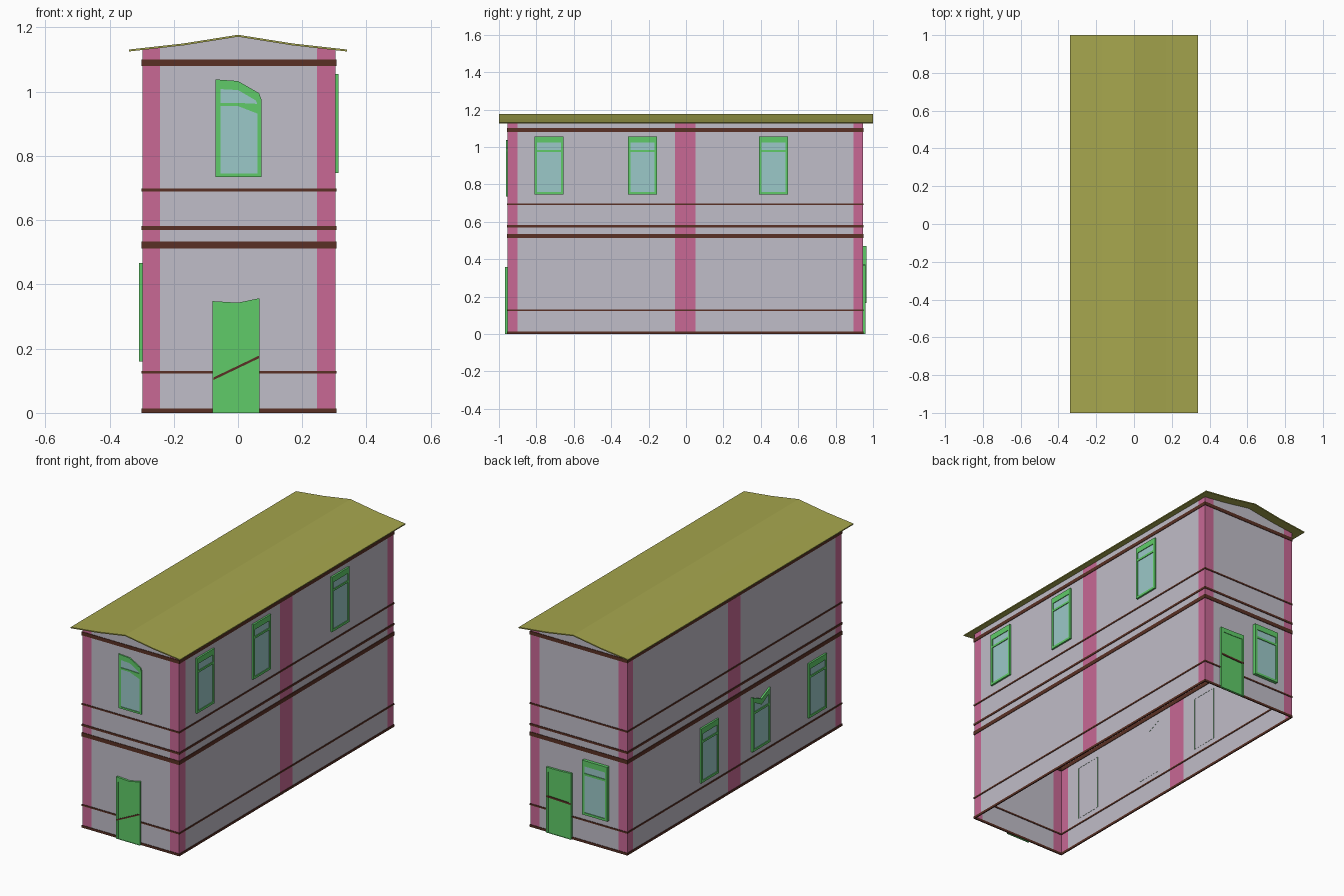
import bpy

if "Cube" in bpy.data.objects:
    bpy.data.objects.remove(bpy.data.objects["Cube"])

X0, X1, Y0, Y1 = -0.298, 0.303, -0.955, 0.947


def material(name, rgb):
    m = bpy.data.materials.new(name)
    m.diffuse_color = (*rgb, 1)
    m.use_nodes = True
    m.node_tree.nodes["Principled BSDF"].inputs["Base Color"].default_value = m.diffuse_color
    return m


WALL = material("plaster", (0.53, 0.51, 0.58))
PINK = material("pilaster_pink", (0.58, 0.14, 0.30))
BROWN = material("trim_brown", (0.10, 0.03, 0.018))
GREEN = material("frame_green", (0.115, 0.60, 0.14))
GLASS = material("glass", (0.33, 0.58, 0.58))
ROOF = material("roof_olive", (0.38, 0.38, 0.075))


def make(name, verts, faces, mats, ids=None):
    me = bpy.data.meshes.new(name)
    me.from_pydata(verts, [], faces)
    for m in mats:
        me.materials.append(m)
    if ids:
        me.polygons.foreach_set("material_index", ids)
    me.update()
    ob = bpy.data.objects.new(name, me)
    bpy.context.collection.objects.link(ob)
    return ob


def point(side, u, z, d=0.0):
    """Wall coordinates (along, up, outward) to world."""
    return {"front": (u, Y0 - d, z), "back": (u, Y1 + d, z),
            "right": (X1 + d, u, z), "left": (X0 - d, u, z)}[side]


def orient(side, face):
    return face if side in ("front", "right") else face[::-1]


# Roof: shallow gable with a kink on each slope
PROFILE = [(-0.34, 1.125), (-0.17, 1.144), (0, 1.171), (0.17, 1.144), (0.34, 1.125)]
T = 0.006
loop = [(x, z + T) for x, z in PROFILE] + PROFILE[::-1]
n = len(loop)
rv = [(x, y, z) for y in (-1, 1) for x, z in loop]
rf = [(i, i + n, (i + 1) % n + n, (i + 1) % n)[::-1] for i in range(n)]
for i in range(4):
    rf += [(i, n - 1 - i, n - 2 - i, i + 1), (n + i, n + i + 1, 2 * n - 2 - i, 2 * n - 1 - i)]
make("roof", rv, rf, [ROOF])


def roof_z(x):
    for (xa, za), (xb, zb) in zip(PROFILE, PROFILE[1:]):
        if xa <= x <= xb:
            return za + (zb - za) * (x - xa) / (xb - xa) + T / 2


# Walls: single sheets split into plaster and pilaster columns
def wall(side, cuts, pinks):
    v, f, ids = [], [], []
    for u in cuts:
        top = roof_z(u) if side in ("front", "back") else roof_z(X1)
        v += [point(side, u, 0), point(side, u, top)]
    for i in range(len(cuts) - 1):
        f.append(orient(side, (2 * i, 2 * i + 2, 2 * i + 3, 2 * i + 1)))
        ids.append(1 if i in pinks else 0)
    make(side + "_wall", v, f, [WALL, PINK], ids)


for s in ("front", "back"):
    wall(s, [X0, -0.243, -0.17, 0, 0.17, 0.246, X1], (0, 5))
for s in ("left", "right"):
    wall(s, [Y0, -0.90, -0.06, 0.052, 0.895, Y1], (0, 2, 4))


# Brown string courses around the house
def band(name, z0, z1, o=0.003):
    v = []
    for e, z in ((o, z0), (o, z1), (-o, z1), (-o, z0)):
        v += [(X0 - e, Y0 - e, z), (X1 + e, Y0 - e, z), (X1 + e, Y1 + e, z), (X0 - e, Y1 + e, z)]
    f = []
    for r in range(4):
        for i in range(4):
            a, b, q = r * 4, (r + 1) % 4 * 4, (i + 1) % 4
            f.append((a + i, a + q, b + q, b + i))
    make(name, v, f, [BROWN])


band("base_course", 0, 0.013)
band("plinth_course", 0.122, 0.131)
band("lower_cornice", 0.512, 0.534)
band("middle_course", 0.57, 0.582)
band("sill_course", 0.689, 0.698)
band("upper_cornice", 1.08, 1.10)


# Framed opening: outer outline, recessed inner panel (outlines run counter-clockwise)
def opening(name, side, outer, inner, d, panel, recess=0.004):
    n = len(outer)
    v = [point(side, u, z, -0.001) for u, z in outer]
    v += [point(side, u, z, d) for u, z in outer]
    v += [point(side, u, z, d) for u, z in inner]
    v += [point(side, u, z, d - recess) for u, z in inner]
    f = []
    for r in range(3):
        for i in range(n):
            j = (i + 1) % n
            f.append(orient(side, (r * n + i, r * n + j, r * n + n + j, r * n + n + i)))
    f.append(orient(side, tuple(range(3 * n, 4 * n))))
    make(name, v, f, [GREEN, panel], [0] * (3 * n) + [1])


# Raised strip across an opening
def strip(name, side, quad, d0, d1, mat):
    v = [point(side, u, z, d) for d in (d0, d1) for u, z in quad]
    f = [(i, (i + 1) % 4, (i + 1) % 4 + 4, i + 4) for i in range(4)] + [(4, 5, 6, 7)]
    make(name, v, [orient(side, q) for q in f], [mat])


def window(name, side, c, w, z0, z1, d=0.01, dip=0.0):
    a, b = c - w / 2, c + w / 2
    outer = [(a, z0), (b, z0), (b, z1), (c, z1 - dip), (a, z1)]
    e = 0.013
    zi = z1 - 0.032
    inner = [(a + e, z0 + e), (b - e, z0 + e), (b - e, zi), (c, zi - dip), (a + e, zi)]
    opening(name, side, outer, inner, d, GLASS)
    zt = z1 - 0.083 - dip * 0.4
    strip(name + "_transom", side, [(a + e, zt), (b - e, zt), (b - e, zt + 0.012), (a + e, zt + 0.012)],
          d - 0.004, d, GREEN)


for i, c in enumerate((-0.732, -0.232, 0.467)):
    window(f"right_window_{i + 1}", "right", c, 0.155, 0.747, 1.055)
for i, c in enumerate((-0.732, -0.232, 0.225)):
    window(f"left_window_{i + 1}", "left", c, 0.157, 0.16, 0.466, dip=0.035 if i == 1 else 0)
window("back_window", "back", -0.108, 0.155, 0.165, 0.47, d=0.018)

# Lopsided arched front window
opening("front_window", "front",
        [(-0.07, 0.735), (0.073, 0.735), (0.073, 0.975), (0.066, 0.995), (0, 1.033), (-0.07, 1.038)],
        [(-0.055, 0.745), (0.06, 0.745), (0.06, 0.962), (0.055, 0.973), (0, 1.005), (-0.055, 1.008)],
        0.007, GLASS)
strip("front_window_transom", "front",
      [(-0.055, 0.955), (0, 0.955), (0, 0.965), (-0.055, 0.965)], 0.003, 0.007, GREEN)
strip("front_window_transom_slope", "front",
      [(0, 0.955), (0.06, 0.932), (0.06, 0.962), (0, 0.965)], 0.003, 0.007, GREEN)

# Doors with brown mid rails
opening("front_door", "front",
        [(-0.08, 0), (0.067, 0), (0.067, 0.357), (0, 0.343), (-0.08, 0.348)],
        [(-0.068, 0.002), (0.058, 0.002), (0.058, 0.327), (0, 0.315), (-0.068, 0.321)],
        0.012, GREEN, 0.003)
strip("front_door_rail", "front",
      [(-0.077, 0.102), (0.065, 0.17), (0.065, 0.178), (-0.077, 0.110)], 0.008, 0.013, BROWN)
opening("back_door", "back",
        [(0.043, 0), (0.198, 0), (0.198, 0.368), (0.12, 0.368), (0.043, 0.372)],
        [(0.055, 0.002), (0.186, 0.002), (0.186, 0.342), (0.12, 0.342), (0.055, 0.345)],
        0.012, GREEN, 0.003)
strip("back_door_rail", "back",
      [(0.045, 0.195), (0.196, 0.2), (0.196, 0.21), (0.045, 0.205)], 0.008, 0.013, BROWN)

# Face directions: front/left outlines mirror, so make each shell consistent
import bmesh
for ob in bpy.context.scene.objects:
    if ob.name == "roof" or ob.name.endswith("course") or ob.name.endswith("cornice"):
        bm = bmesh.new()
        bm.from_mesh(ob.data)
        bmesh.ops.recalc_face_normals(bm, faces=bm.faces)
        bm.to_mesh(ob.data)
        bm.free()
